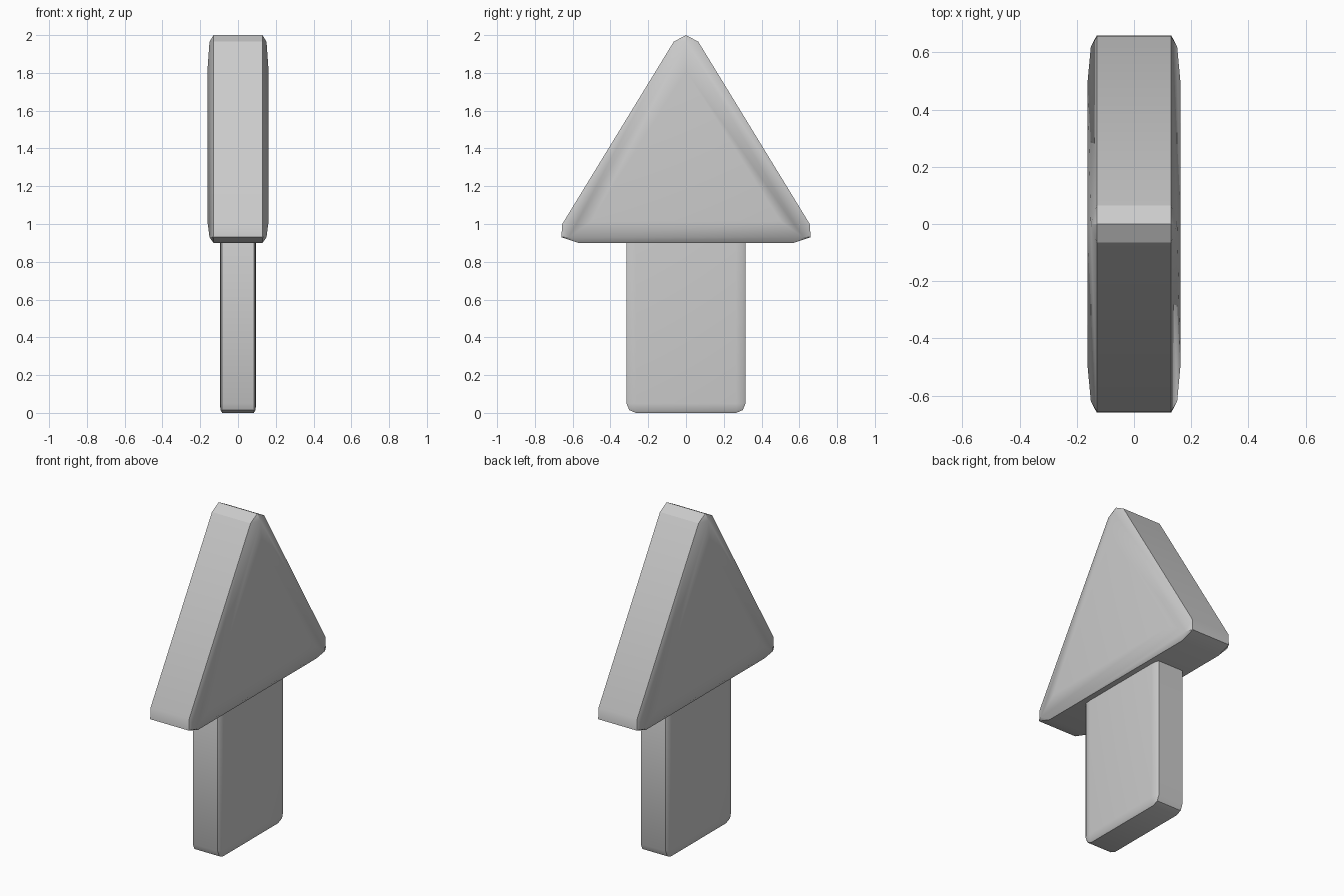
import bpy, bmesh, math

if "Cube" in bpy.data.objects:
    bpy.data.objects.remove(bpy.data.objects["Cube"])


def finish(name, bm):
    bmesh.ops.remove_doubles(bm, verts=bm.verts, dist=0.0005)
    bmesh.ops.recalc_face_normals(bm, faces=bm.faces)
    mesh = bpy.data.meshes.new(name)
    bm.to_mesh(mesh)
    bm.free()
    obj = bpy.data.objects.new(name, mesh)
    bpy.context.collection.objects.link(obj)
    bpy.ops.object.select_all(action='DESELECT')
    obj.select_set(True)
    bpy.context.view_layer.objects.active = obj
    bpy.ops.object.shade_smooth_by_angle(angle=math.radians(30))
    return obj


# Triangular head: lofted rings, rounded outline shrinking to a plain triangle
def triangle(half_width, bottom, top):
    corners = [(half_width, bottom), (0, top), (-half_width, bottom)]
    return [c for c in corners for _ in range(3)]


outline = [(0.57, 0.90), (0.66, 0.93), (0.655, 1.0),
           (0.065, 1.965), (0, 2.0), (-0.065, 1.965),
           (-0.655, 1.0), (-0.66, 0.93), (-0.57, 0.90)]
half = [(0.13, outline), (0.151, triangle(0.62, 0.93, 1.965)),
        (0.162, triangle(0.5, 1.015, 1.81))]
sections = [(-x, p) for x, p in reversed(half)] + half

bm = bmesh.new()
rings = [[bm.verts.new((x, y, z)) for y, z in p] for x, p in sections]
for a, b in zip(rings, rings[1:]):
    for i in range(9):
        j = (i + 1) % 9
        bm.faces.new((a[i], a[j], b[j], b[i]))
bm.faces.new(rings[0])
bm.faces.new(rings[-1])
finish("arrow_head", bm)

# Flat shaft: bevelled block squashed in thickness
bm = bmesh.new()
bmesh.ops.create_cube(bm, size=1)
bmesh.ops.scale(bm, vec=(0.8, 0.63, 1.0), verts=bm.verts)
bmesh.ops.bevel(bm, geom=bm.edges[:], offset=0.05, segments=2,
                profile=0.5, affect='EDGES')
bmesh.ops.scale(bm, vec=(0.24, 1, 1), verts=bm.verts)
bmesh.ops.translate(bm, vec=(0, 0, 0.5), verts=bm.verts)
finish("shaft", bm)
